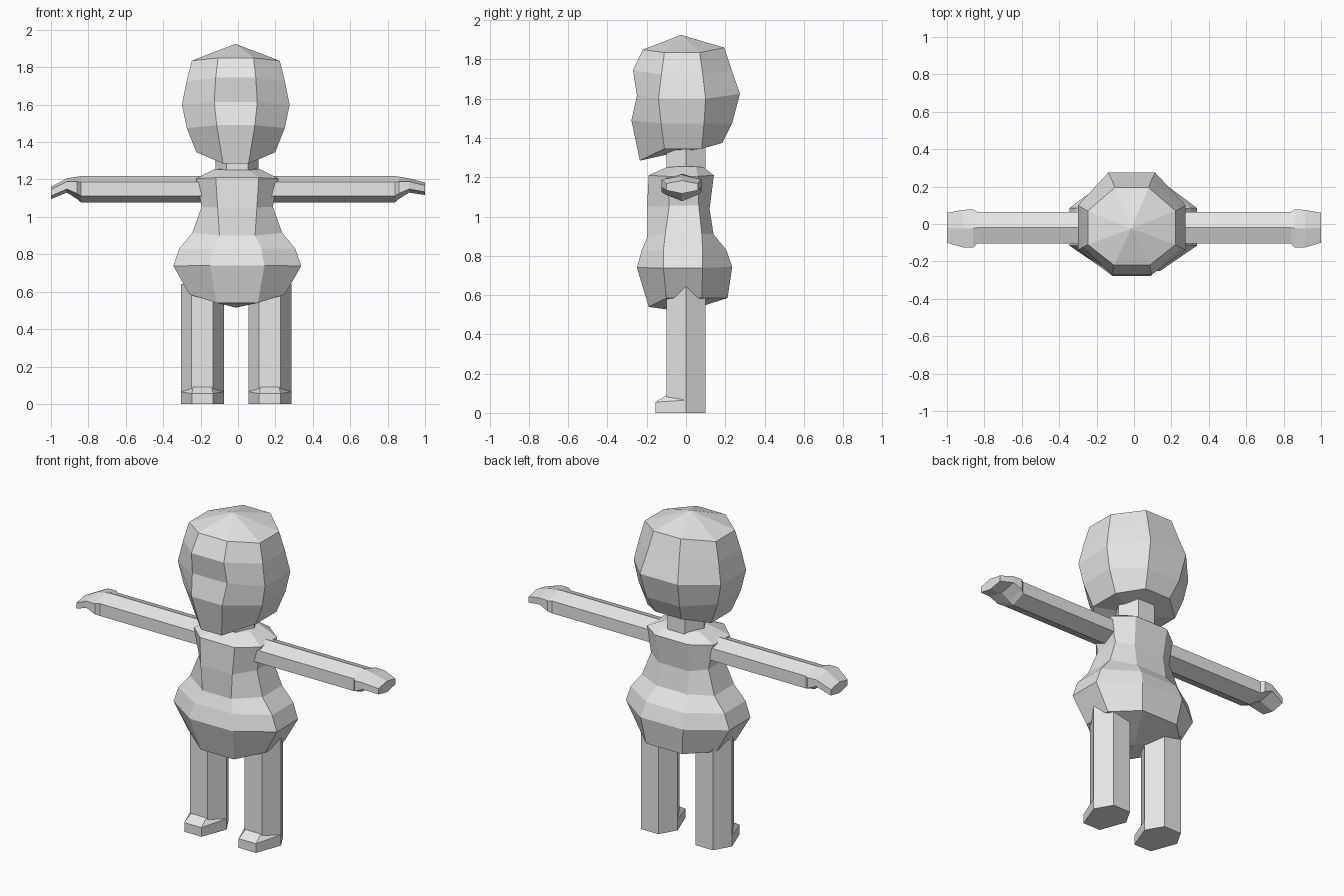
import bpy, bmesh, math
from mathutils import Vector

cube = bpy.data.objects.get("Cube")
if cube:
    bpy.data.objects.remove(cube, do_unlink=True)

grey = bpy.data.materials.new("plain_grey")
grey.use_nodes = True
grey.diffuse_color = (0.8, 0.8, 0.8, 1)
grey.node_tree.nodes["Principled BSDF"].inputs["Base Color"].default_value = (0.8, 0.8, 0.8, 1)


def finish(name, bm):
    bmesh.ops.recalc_face_normals(bm, faces=bm.faces)
    mesh = bpy.data.meshes.new(name)
    bm.to_mesh(mesh)
    bm.free()
    mesh.materials.append(grey)
    obj = bpy.data.objects.new(name, mesh)
    bpy.context.collection.objects.link(obj)
    return obj


def loft(name, rings, start=None, end=None):
    """Skin a stack of equal rings; close each end with a fan or a flat cap."""
    bm = bmesh.new()
    loops = [[bm.verts.new(p) for p in ring] for ring in rings]
    count = len(loops[0])
    for a, b in zip(loops, loops[1:]):
        for i in range(count):
            j = (i + 1) % count
            bm.faces.new((a[i], a[j], b[j], b[i]))
    for loop, tip in ((loops[0], start), (loops[-1], end)):
        if tip is None:
            bm.faces.new(loop)
        else:
            pole = bm.verts.new(tip)
            for i in range(count):
                bm.faces.new((loop[i], loop[(i + 1) % count], pole))
    return finish(name, bm)


def body_ring(cx, front, side, back):
    """Eight-sided ring: front (half width, y, z), side (half width, y0, y1, z), back."""
    f, fy, fz = front
    w, y0, y1, sz = side
    b, by, bz = back
    return [(cx - f, fy, fz), (cx + f, fy, fz), (cx + w, y0, sz), (cx + w, y1, sz),
            (cx + b, by, bz), (cx - b, by, bz), (cx - w, y1, sz), (cx - w, y0, sz)]


def hexagon(cx, z, r=0.115):
    return [(cx + r * math.cos(k * math.pi / 3), r * math.sin(k * math.pi / 3), z)
            for k in range(6)]


# Head, with a brow, an eye hollow and a cheek down the front
head_rows = [
    ((0.095, -0.22, 1.85), (0.235, -0.11, 0.07, 1.835), (0.09, 0.195, 1.86)),
    ((0.107, -0.27, 1.745), (0.263, -0.125, 0.085, 1.725), (0.105, 0.233, 1.745)),
    ((0.115, -0.25, 1.615), (0.288, -0.14, 0.1, 1.6), (0.125, 0.275, 1.625)),
    ((0.102, -0.278, 1.49), (0.262, -0.127, 0.092, 1.475), (0.11, 0.235, 1.475)),
    ((0.068, -0.235, 1.285), (0.21, -0.11, 0.08, 1.345), (0.085, 0.185, 1.375)),
]
loft("head", [body_ring(-0.012, *row) for row in head_rows],
     (-0.015, -0.025, 1.925), (-0.012, -0.01, 1.335))

# Neck
loft("neck", [hexagon(-0.005, 1.2), hexagon(-0.005, 1.36)])

# Torso from the shoulders through the waist to the wide hips
torso_rows = [
    ((0.06, -0.1, 1.25), (0.12, -0.05, 0.05, 1.255), (0.06, 0.09, 1.25)),
    ((0.115, -0.19, 1.21), (0.22, -0.095, 0.06, 1.205), (0.11, 0.142, 1.21)),
    ((0.105, -0.198, 1.05), (0.19, -0.085, 0.065, 1.055), (0.1, 0.12, 1.04)),
    ((0.095, -0.195, 0.9), (0.24, -0.105, 0.08, 0.915), (0.1, 0.14, 0.91)),
    ((0.13, -0.225, 0.83), (0.31, -0.115, 0.085, 0.83), (0.125, 0.205, 0.83)),
    ((0.145, -0.25, 0.74), (0.342, -0.115, 0.085, 0.738), (0.14, 0.235, 0.745)),
    ((0.11, -0.19, 0.54), (0.255, -0.1, 0.08, 0.585), (0.12, 0.212, 0.585)),
]
loft("torso", [body_ring(-0.004, *row) for row in torso_rows],
     (-0.004, 0, 1.26), (-0.01, -0.01, 0.515))


# Arms with flattened hands; each station is x, y, half depth, z, half height
def arm(name, side, tip_z):
    stations = [(0.1, -0.02, 0.085, 1.148, 0.07), (0.84, -0.02, 0.085, 1.148, 0.07),
                (0.86, -0.023, 0.102, 1.155, 0.06), (0.915, -0.025, 0.1, 1.168, 0.038),
                (1.0, -0.02, 0.08, tip_z, 0.033)]
    rings = []
    for x, y, hy, z, hz in stations:
        rings.append([(side * x, y + hy * u, z + hz * v) for u, v in
                      ((0, 1), (1, 0.55), (1, -0.5), (0, -1), (-1, -0.5), (-1, 0.55))])
    loft(name, rings)


arm("left_arm", 1, 1.15)
arm("right_arm", -1, 1.128)

# Legs and feet
for name, cx in (("left", 0.17), ("right", -0.19)):
    loft(name + "_leg", [hexagon(cx, 0), hexagon(cx, 0.64)])
    bm = bmesh.new()
    for s in (-1, 1):
        for x, y, z in ((0.115, 0, 0), (0.057, -0.155, 0), (0.057, -0.155, 0.055),
                        (0.115, 0, 0.065), (0.05, -0.1, 0.09)):
            bm.verts.new((cx + s * x, y, z))
    bmesh.ops.convex_hull(bm, input=bm.verts)
    bmesh.ops.dissolve_limit(bm, angle_limit=0.02, verts=bm.verts, edges=bm.edges)
    finish(name + "_foot", bm)
